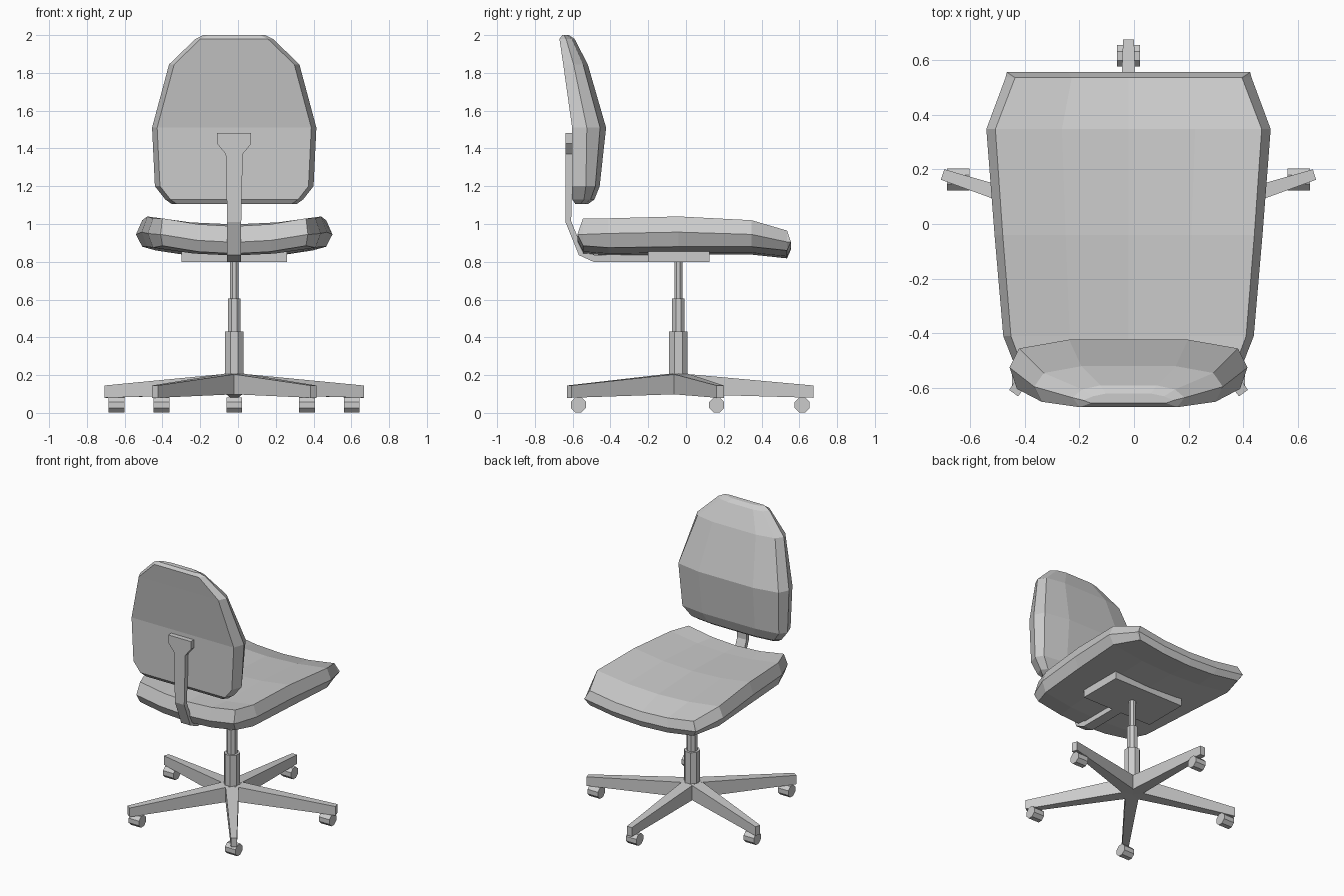
import bpy, bmesh, math
from mathutils import Matrix, Vector

if "Cube" in bpy.data.objects:
    bpy.data.objects.remove(bpy.data.objects["Cube"])

CX, CY = -0.02, -0.04   # axis of the chair


def finish(name, bm):
    bmesh.ops.remove_doubles(bm, verts=bm.verts, dist=0.0005)
    bmesh.ops.recalc_face_normals(bm, faces=bm.faces)
    me = bpy.data.meshes.new(name)
    bm.to_mesh(me)
    bm.free()
    ob = bpy.data.objects.new(name, me)
    bpy.context.collection.objects.link(ob)
    return ob


def loft(name, rings, cap=True):
    bm = bmesh.new()
    rows = [[bm.verts.new(p) for p in r] for r in rings]
    n = len(rows[0])
    for a, b in zip(rows, rows[1:]):
        for i in range(n):
            j = (i + 1) % n
            bm.faces.new((a[i], a[j], b[j], b[i]))
    if cap:
        bm.faces.new(rows[0])
        bm.faces.new(rows[-1])
    return finish(name, bm)


def cylinder(name, r, depth, loc, axis='Z', sides=8):
    bm = bmesh.new()
    rot = Matrix.Rotation(math.pi / 2, 4, 'Y') if axis == 'X' else Matrix()
    mat = Matrix.Translation(loc) @ rot @ Matrix.Rotation(math.pi / sides, 4, 'Z')
    bmesh.ops.create_cone(bm, cap_ends=True, segments=sides, radius1=r,
                          radius2=r, depth=depth, matrix=mat)
    return finish(name, bm)


def box(name, lo, hi):
    (x0, y0, z0), (x1, y1, z1) = lo, hi
    return loft(name, [[(x0, y0, z), (x1, y0, z), (x1, y1, z), (x0, y1, z)]
                       for z in (z0, z1)])


# Five-star base with a caster under each leg
for k in range(5):
    a = math.radians(90 + 72 * k)
    d, s = Vector((math.cos(a), math.sin(a), 0)), Vector((-math.sin(a), math.cos(a), 0))
    c = Vector((CX, CY, 0))
    rings = []
    for r, w, z0, z1 in ((0, 0.045, 0.10, 0.21), (0.715, 0.02, 0.08, 0.145)):
        rings.append([c + d * r + s * u + Vector((0, 0, z))
                      for u, z in ((-w, z0), (w, z0), (w, z1), (-w, z1))])
    loft(f"base_leg_{k + 1}", rings)
    p = c + d * 0.655
    cylinder(f"caster_{k + 1}", 0.043, 0.083, (p.x, p.y, 0.042), 'X')

# Telescopic column
for name, r, z0, z1 in (("column_lower", 0.053, 0.12, 0.43),
                        ("column_middle", 0.036, 0.43, 0.605),
                        ("column_upper", 0.024, 0.605, 0.82)):
    cylinder(name, r, z1 - z0, (CX, CY, (z0 + z1) / 2))

# Mounting plate under the seat
box("seat_plate", (-0.30, -0.20, 0.80), (0.26, 0.125, 0.865))

# Seat: rows of y, inner half width, outer half width, z top, z middle, z bottom
seat_rows = [(-0.575, 0.39, 0.39, 0.945, 0.945, 0.945),
             (-0.545, 0.38, 0.405, 1.03, 0.945, 0.885),
             (-0.41, 0.43, 0.458, 1.03, 0.95, 0.875),
             (-0.04, 0.46, 0.49, 1.04, 0.957, 0.88),
             (0.347, 0.487, 0.52, 1.02, 0.945, 0.88),
             (0.535, 0.415, 0.45, 0.965, 0.905, 0.86),
             (0.555, 0.445, 0.445, 0.905, 0.905, 0.905)]
U = (-1, -0.5, 0, 0.5, 1)
rings = []
for y, wi, wo, zt, zm, zb in seat_rows:
    sag = lambda u: -0.042 * (1 - u * u)
    rings.append([(CX - wo, y, zm)] + [(CX + wi * u, y, zt + sag(u)) for u in U]
                 + [(CX + wo, y, zm)] + [(CX + wi * u, y, zb + sag(u)) for u in reversed(U)])
loft("seat", rings, cap=False)

# Backrest: rows of z, half width, y back, y side, y front edge, y front centre
back_rows = [(1.105, 0.33, -0.585, -0.56, -0.535, -0.52),
             (1.13, 0.365, -0.603, -0.54, -0.505, -0.485),
             (1.20, 0.42, -0.603, -0.53, -0.48, -0.457),
             (1.51, 0.435, -0.603, -0.525, -0.455, -0.423),
             (1.845, 0.345, -0.65, -0.595, -0.545, -0.52),
             (1.98, 0.205, -0.67, -0.635, -0.605, -0.59),
             (2.00, 0.165, -0.655, -0.645, -0.63, -0.62)]
rings = []
for z, w, yb, ys, yf, yc in back_rows:
    half = [(w - 0.027, yb), (w, ys), (w - 0.035, yf), (w * 0.5, yc)]
    rings.append([(CX + x, y, z) for x, y in half]
                 + [(CX - x, y, z) for x, y in reversed(half)])
loft("backrest", rings)

# Bent support arm: half width, then outer and inner (y, z) points
arm = [(0.037, (-0.19, 0.80), (-0.19, 0.835)),
       (0.037, (-0.49, 0.80), (-0.48, 0.835)),
       (0.037, (-0.567, 0.835), (-0.545, 0.86)),
       (0.037, (-0.638, 1.01), (-0.608, 1.015)),
       (0.045, (-0.638, 1.37), (-0.60, 1.37)),
       (0.09, (-0.638, 1.425), (-0.60, 1.425)),
       (0.09, (-0.638, 1.482), (-0.60, 1.482))]
loft("back_support_arm", [[(CX - w, *o), (CX + w, *o), (CX + w, *i), (CX - w, *i)]
                          for w, o, i in arm])
